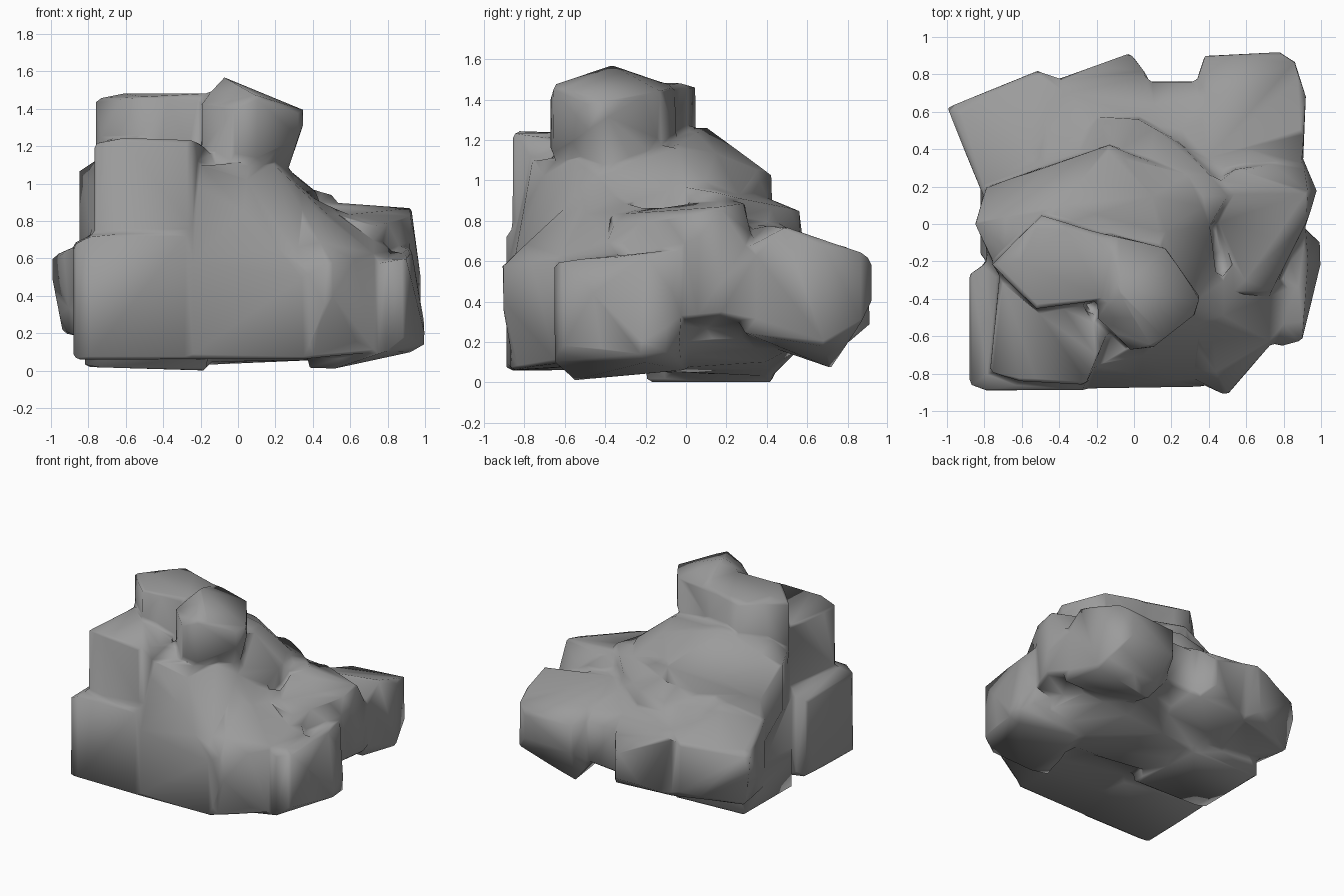
import bpy, bmesh, math

stones = []
FIT = 0.988  # the fused skin sits slightly outside the stones


def rock(name, *corners):
    """Faceted boulder: each corner is (x, y, low z, high z), wrapped in a convex hull."""
    bm = bmesh.new()
    for x, y, lo, hi in corners:
        bm.verts.new((x * FIT, y * FIT, lo))
        bm.verts.new((x * FIT, y * FIT, hi * FIT))
    res = bmesh.ops.convex_hull(bm, input=bm.verts[:])
    loose = {v for v in res["geom_interior"] + res["geom_unused"]
             if isinstance(v, bmesh.types.BMVert)}
    bmesh.ops.delete(bm, geom=list(loose), context='VERTS')
    bmesh.ops.recalc_face_normals(bm, faces=bm.faces[:])
    me = bpy.data.meshes.new(name)
    bm.to_mesh(me)
    bm.free()
    ob = bpy.data.objects.new(name, me)
    bpy.context.collection.objects.link(ob)
    stones.append(ob)


# ground stones, core and the fill between outer stones
rock("base_stone", (-.83, -.18, .02, .3), (-.83, .42, .02, .3), (-.2, .44, .0, .3),
     (-.16, -.2, .0, .3))
rock("core_stone", (-.6, -.5, .1, .9), (.6, -.35, .08, .76), (.7, .1, .22, .8),
     (.6, .4, .18, .76), (.1, .44, .08, .78), (-.6, .4, .1, .75))
rock("under_fill", (-.6, 0, .04, .4), (-.2, .43, .03, .4), (.4, .4, .1, .4),
     (.5, -.2, .06, .4), (-.4, .62, .24, .4), (.4, .62, .22, .4), (.72, .3, .22, .4),
     (.8, -.1, .2, .4))
rock("left_fill", (-.8, .18, .12, .72), (-.8, -.25, .1, .74), (-.5, .4, .1, .78),
     (-.3, 0, .1, 1.0))

# front stones
rock("front_left_block", (-.89, -.87, .06, .68), (-.89, -.27, .08, .69), (-.78, -.2, .1, .74),
     (-.8, -.9, .06, .73), (-.27, -.9, .06, .75), (-.15, -.3, .06, .75))
rock("front_left_column", (-.78, -.8, .5, 1.23), (-.62, -.85, .5, 1.26), (-.26, -.87, .5, 1.25),
     (-.2, -.72, .5, 1.23), (-.12, -.55, .5, 1.15), (-.72, -.2, .5, 1.24))
rock("front_center_block", (-.27, -.89, .06, .6), (.37, -.88, .06, .5), (.48, -.5, .1, .85),
     (.42, -.1, .1, .95), (-.3, -.1, .1, 1.0), (-.2, -.77, .3, 1.11), (.02, -.7, .3, 1.08),
     (.17, -.56, .3, 1.14))
rock("front_right_shoulder", (.5, -.93, .42, .58), (.36, -.86, .06, .6), (.64, -.75, .15, .6),
     (.75, -.64, .1, .62), (.86, -.35, .2, .63), (.55, -.2, .1, .88), (.3, -.5, .1, .97))

# right side stones
rock("right_front_block", (.38, -.53, .01, .3), (.52, -.56, .01, .5), (.8, -.66, .1, .59),
     (.91, -.63, .18, .61), (1.01, -.22, .14, .2), (1.01, -.1, .15, .25), (.94, -.2, .1, .65),
     (.93, -.03, .2, .67), (.5, 0, .06, .5))
rock("right_middle_block", (.99, .18, .34, .5), (.94, .02, .32, .84), (.94, .17, .36, .88),
     (.92, .34, .32, .62), (.74, -.38, .3, .78), (.56, -.37, .3, .84), (.4, .2, .2, .92),
     (.55, .3, .2, .9))

# back stones
rock("back_right_block", (.33, .74, .25, .6), (.38, .91, .38, .6), (.79, .93, .4, .61),
     (.87, .88, .3, .65), (.93, .69, .18, .7), (.48, .73, .07, .6), (.92, .5, .22, .78),
     (.91, .28, .25, .66), (.4, .35, .2, .79))
rock("back_middle_block", (.0, .77, .25, .6), (.4, .77, .28, .6), (.5, .2, .15, .82),
     (.25, .5, .15, .78), (-.1, .2, .1, .85))
rock("back_block", (-.02, .925, .29, .5), (.06, .82, .2, .6), (-.42, .78, .2, .67),
     (-.5, .3, .08, .85), (.2, .3, .1, .85))
rock("back_left_block", (-1.01, .63, .5, .61), (-.95, .6, .2, .64), (-.52, .83, .27, .67),
     (-.4, .77, .2, .69), (-.83, .18, .18, .7), (-.3, .2, .08, .85))

# upper layer
rock("back_ledge", (-.28, .46, .5, .8), (-.2, .57, .5, .81), (.03, .57, .5, .86),
     (.12, .5, .5, .88), (.25, .44, .5, .87), (.52, .16, .5, .95), (.42, .0, .5, .98),
     (-.2, .2, .5, 1.0))
rock("middle_slab", (-.86, 0, .7, 1.08), (-.8, .2, .45, .85), (-.5, .3, .5, .98),
     (-.13, .43, .6, 1.04), (.27, .26, .6, .96), (.38, .1, .6, 1.0), (.43, -.1, .6, .96),
     (.3, -.42, .6, 1.06), (-.4, .1, .6, 1.28), (.1, .15, .6, 1.15), (.15, -.05, .6, 1.19),
     (-.6, -.2, .6, 1.25), (-.72, -.3, .6, 1.1))

# summit stones
rock("summit_left", (-.77, -.22, 1.0, 1.47), (-.5, .05, 1.0, 1.49), (-.36, -.06, 1.0, 1.5),
     (-.1, -.08, 1.0, 1.49), (-.1, -.4, 1.0, 1.5), (-.36, -.39, 1.0, 1.49),
     (-.53, -.46, 1.0, 1.48), (-.62, -.2, 1.0, 1.5))
rock("summit_right", (-.2, -.51, 1.05, 1.44), (-.02, -.68, 1.15, 1.42), (.1, -.67, 1.12, 1.49),
     (.33, -.49, 1.25, 1.4), (.36, -.4, 1.32, 1.41), (.26, -.35, 1.04, 1.4),
     (.1, -.2, 1.05, 1.47), (.17, -.13, 1.2, 1.46), (-.15, -.05, 1.05, 1.48),
     (-.08, -.37, 1.05, 1.59))

# fuse all stones into one weathered pile: soft seams, then few large facets
bpy.ops.object.select_all(action='DESELECT')
for ob in stones:
    ob.select_set(True)
pile = stones[0]
bpy.context.view_layer.objects.active = pile
bpy.ops.object.join()
pile.name = pile.data.name = "boulder_pile"
fuse = pile.modifiers.new("fuse", 'REMESH')
fuse.mode, fuse.voxel_size = 'VOXEL', 0.018
soft = pile.modifiers.new("soften", 'SMOOTH')
soft.factor, soft.iterations = 0.5, 5
facet = pile.modifiers.new("facet", 'DECIMATE')
facet.ratio = 0.01
bpy.ops.object.convert(target='MESH')
bpy.ops.object.shade_smooth_by_angle(angle=math.radians(80))

# dark grey stone
stone = bpy.data.materials.new("stone")
stone.diffuse_color = (.33, .33, .33, 1)
pile.data.materials.clear()
pile.data.materials.append(stone)
